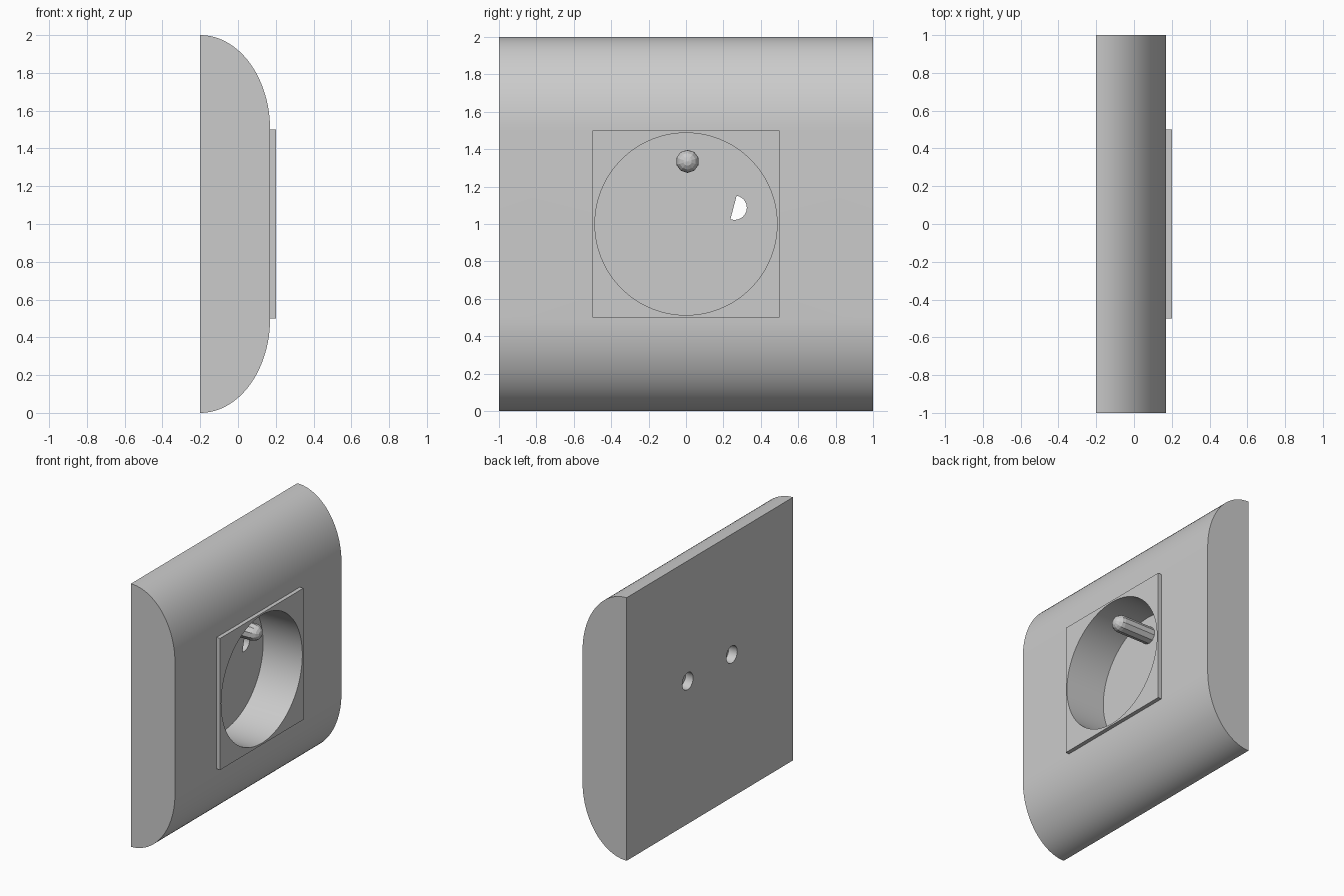
import bpy, bmesh
from math import sin, cos, pi
from mathutils import Vector

if "Cube" in bpy.data.objects:
    bpy.data.objects.remove(bpy.data.objects["Cube"])

FLOOR = -0.13  # x of the recess floor


def to_object(name, bm):
    bmesh.ops.recalc_face_normals(bm, faces=bm.faces)
    mesh = bpy.data.meshes.new(name)
    bm.to_mesh(mesh)
    bm.free()
    obj = bpy.data.objects.new(name, mesh)
    bpy.context.collection.objects.link(obj)
    return obj


def cylinder(name, start, end, radius, segments):
    start, end = Vector(start), Vector(end)
    axis = end - start
    bpy.ops.mesh.primitive_cylinder_add(vertices=segments, radius=radius, depth=axis.length,
                                        location=(start + end) / 2,
                                        rotation=axis.to_track_quat('Z', 'Y').to_euler())
    obj = bpy.context.object
    obj.name = name
    return obj


def combine(target, other, operation):
    mod = target.modifiers.new(operation.lower(), 'BOOLEAN')
    mod.operation, mod.object, mod.solver = operation, other, 'EXACT'
    bpy.context.view_layer.objects.active = target
    bpy.ops.object.modifier_apply(modifier=mod.name)
    bpy.data.objects.remove(other)


# Wall plate: flat back, front rounded at top and bottom, extruded along y
N = 24
arc = [(-0.2 + 0.37 * sin(i * pi / 2 / N), 0.5 * cos(i * pi / 2 / N)) for i in range(N + 1)]
profile = [(x, 1.5 + h) for x, h in arc] + [(x, 0.5 - h) for x, h in reversed(arc)]
bm = bmesh.new()
face = bm.faces.new([bm.verts.new((x, -1, z)) for x, z in profile])
ext = bmesh.ops.extrude_face_region(bm, geom=[face])
bmesh.ops.translate(bm, vec=(0, 2, 0),
                    verts=[g for g in ext["geom"] if isinstance(g, bmesh.types.BMVert)])
plate = to_object("socket_plate", bm)

# Raised square surround
bpy.ops.mesh.primitive_cube_add(size=1, location=(0.15, 0, 1))
surround = bpy.context.object
surround.scale = (0.1, 1, 1)
combine(plate, surround, 'UNION')

# Round recess
combine(plate, cylinder("recess_cutter", (FLOOR, 0, 1), (0.4, 0, 1), 0.487, 96), 'DIFFERENCE')

# Contact holes from the back: the right one partly breaks through the floor
for side, depth in ((1, 0.0005), (-1, -0.007)):
    axis = Vector((1, -0.08 * side, 0.021)).normalized()
    tip = Vector((FLOOR + depth, side * 0.26, 1.087))
    combine(plate, cylinder("hole_cutter", tip - axis * 0.3, tip, 0.065, 32), 'DIFFERENCE')

bpy.ops.object.select_all(action='DESELECT')
plate.select_set(True)
bpy.context.view_layer.objects.active = plate
bpy.ops.object.shade_smooth_by_angle(angle=0.5)

# Earth pin: low-poly rod with a rounded tip
R, TIP = 0.062, 0.128
outline = [(FLOOR - 0.02, 0), (FLOOR - 0.02, R)]
outline += [(TIP + R * sin(i * pi / 8), R * cos(i * pi / 8)) for i in range(4)] + [(TIP + R, 0)]
bm = bmesh.new()
verts = [bm.verts.new((x, 0.008, 1.335 + r)) for x, r in outline]
edges = [bm.edges.new(pair) for pair in zip(verts, verts[1:])]
bmesh.ops.spin(bm, geom=verts + edges, cent=(0, 0.008, 1.335), axis=(1, 0, 0),
               angle=2 * pi, steps=10)
bmesh.ops.remove_doubles(bm, verts=bm.verts, dist=1e-4)
to_object("earth_pin", bm)
